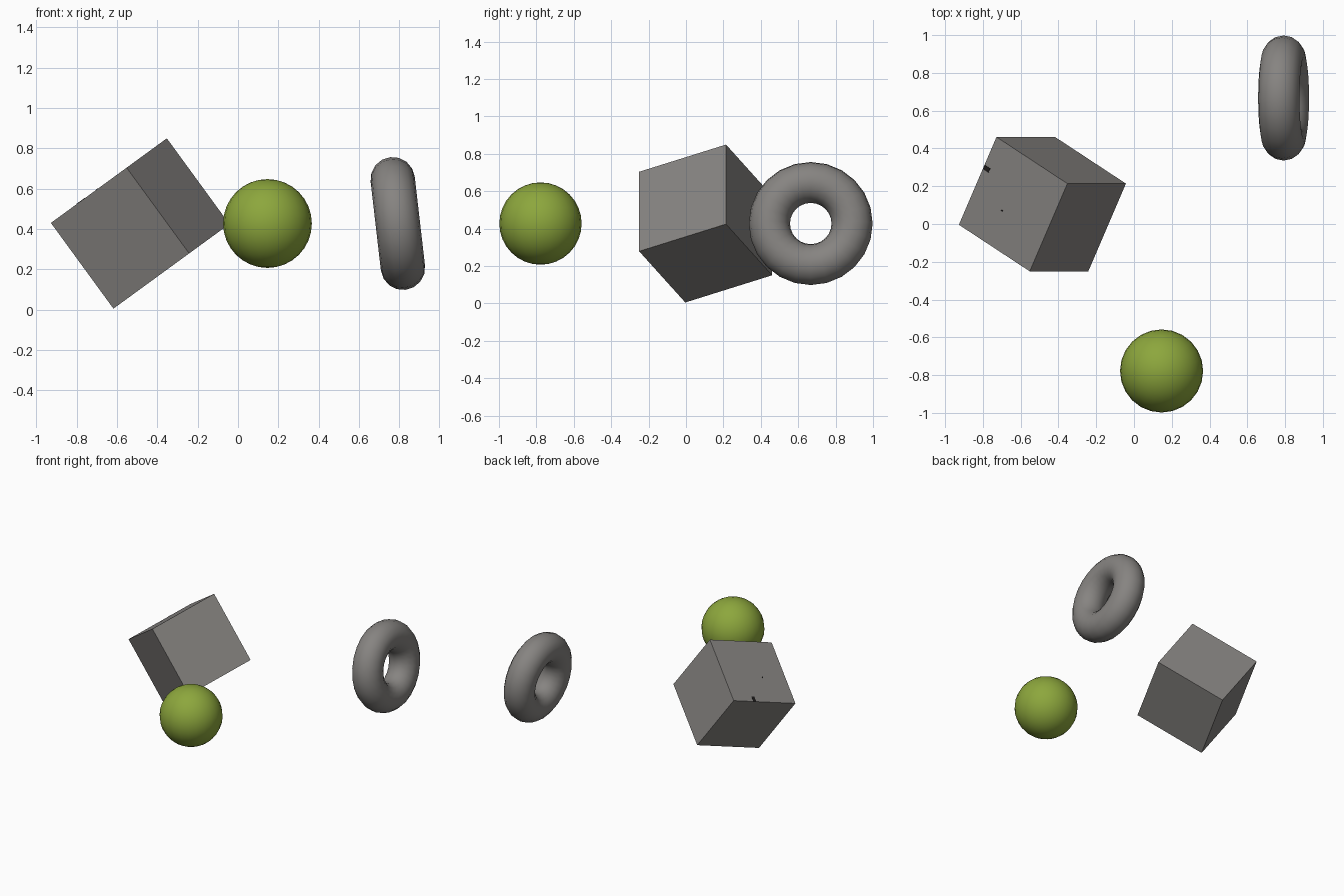
import bpy, math
from mathutils import Matrix, Vector

if "Cube" in bpy.data.objects:
    bpy.data.objects.remove(bpy.data.objects["Cube"])


def material(name, rgb):
    m = bpy.data.materials.new(name)
    m.diffuse_color = (*rgb, 1)
    m.use_nodes = True
    m.node_tree.nodes["Principled BSDF"].inputs["Base Color"].default_value = m.diffuse_color
    return m


grey = material("warm_grey", (0.24, 0.23, 0.22))
green = material("olive_green", (0.265, 0.385, 0.046))
black = material("dark_mark", (0.012, 0.011, 0.011))


def finish(name, mat, smooth=False):
    ob = bpy.context.object
    ob.name = name
    ob.data.materials.append(mat)
    if smooth:
        bpy.ops.object.shade_smooth_by_angle(angle=math.radians(40))
    return ob


# Tumbled cube: its frame comes from two edge directions
edge_a = Vector((0.20, 0.465, 0.145)).normalized()
normal = Vector((-0.31, 0, 0.425)).normalized()
edge_c = normal.cross(edge_a).normalized()
edge_a = edge_c.cross(normal)
frame = Matrix((edge_a, edge_c, normal)).transposed().to_4x4()
frame.translation = (-0.485, 0.105, 0.427)
SIZE = 0.526
bpy.ops.mesh.primitive_cube_add(size=SIZE)
finish("tilted_cube", grey).matrix_world = frame

# Small dark specks on the upper left face of the cube
for a, c, la, lc in ((0.084, 0.241, 0.025, 0.042), (-0.065, 0.049, 0.007, 0.012)):
    bpy.ops.mesh.primitive_cube_add(size=1)
    place = Matrix.Translation((a, c, SIZE / 2))
    finish("cube_speck", black).matrix_world = frame @ place @ Matrix.Diagonal((la, lc, 0.003, 1))

# Ball
bpy.ops.mesh.primitive_uv_sphere_add(segments=24, ring_count=16, radius=0.22,
                                     location=(0.146, -0.778, 0.427))
finish("green_ball", green, True)

# Ring standing on edge, leaning slightly
bpy.ops.mesh.primitive_torus_add(major_segments=24, minor_segments=16,
                                 major_radius=0.221, minor_radius=0.11,
                                 location=(0.792, 0.667, 0.427),
                                 rotation=(0, math.radians(83.4), 0))
finish("leaning_ring", grey, True)
